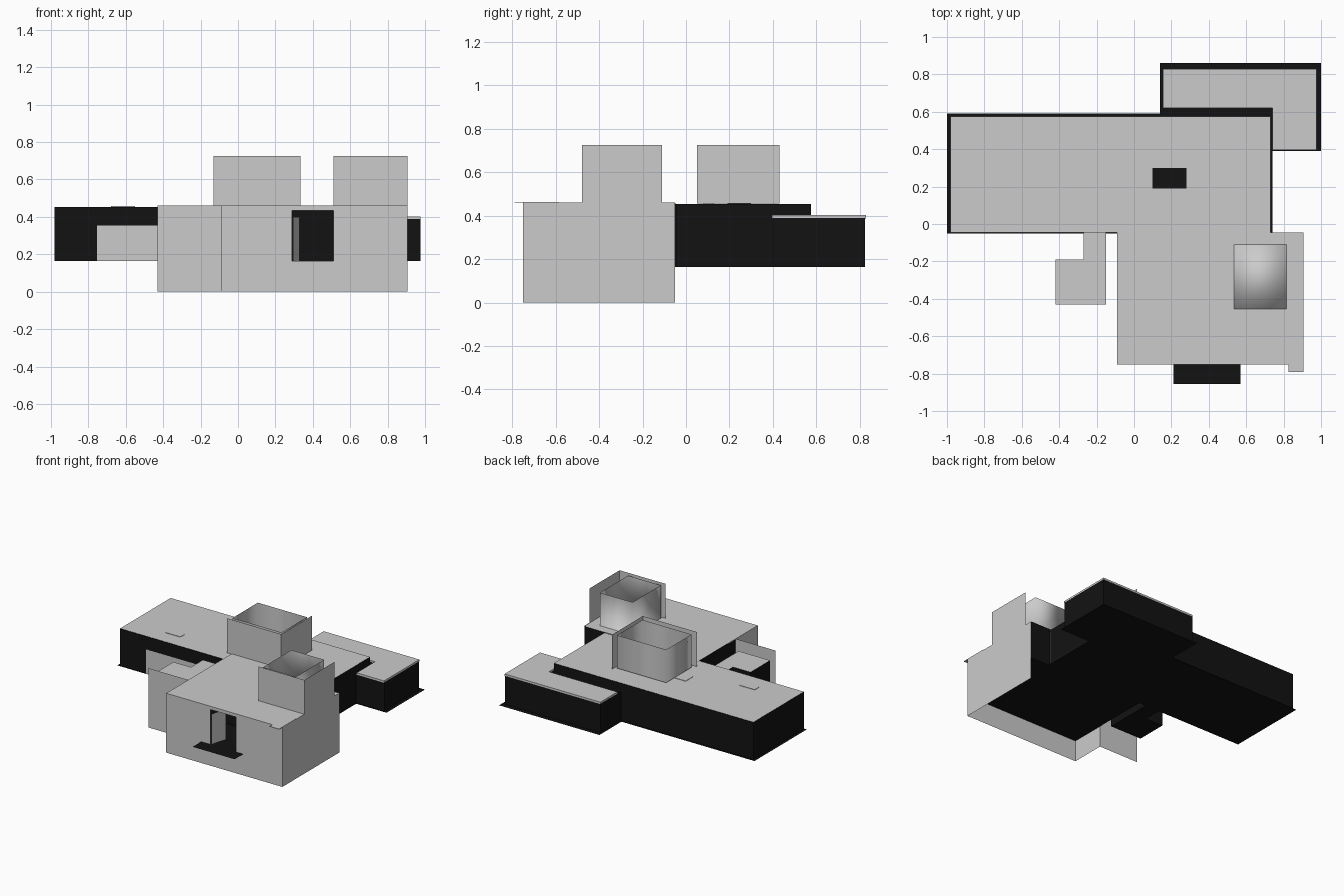
import bpy, bmesh

if "Cube" in bpy.data.objects:
    bpy.data.objects.remove(bpy.data.objects["Cube"])

black = bpy.data.materials.new("black")
black.diffuse_color = (0.006, 0.006, 0.006, 1)
black.use_nodes = True
black.node_tree.nodes["Principled BSDF"].inputs["Base Color"].default_value = black.diffuse_color

FLOOR, ROOF, TOP = 0.165, 0.457, 0.725


def finish(name, bm, mat=None, smooth=False):
    me = bpy.data.meshes.new(name)
    bm.to_mesh(me)
    bm.free()
    ob = bpy.data.objects.new(name, me)
    bpy.context.collection.objects.link(ob)
    if mat:
        me.materials.append(mat)
    for p in me.polygons:
        p.use_smooth = smooth
    return ob


def wall(name, pts, z0, z1, mat=None, closed=False, smooth=False, base=False):
    """Thin upright wall following a plan path."""
    bm = bmesh.new()
    lo = [bm.verts.new((x, y, z0)) for x, y in pts]
    hi = [bm.verts.new((x, y, z1)) for x, y in pts]
    n = len(pts)
    for i in range(n if closed else n - 1):
        j = (i + 1) % n
        bm.faces.new((lo[i], lo[j], hi[j], hi[i]))
    if base:
        bm.faces.new(lo)
    return finish(name, bm, mat, smooth)


def sheet(name, pts, z, mat=None):
    """Flat horizontal sheet from a counter-clockwise plan outline."""
    bm = bmesh.new()
    bm.faces.new([bm.verts.new((x, y, z)) for x, y in pts])
    return finish(name, bm, mat)


def rect(x0, x1, y0, y1):
    return [(x0, y0), (x1, y0), (x1, y1), (x0, y1)]


def slab(name, r, z0, z1, mat=None):
    bm = bmesh.new()
    lo = [bm.verts.new((x, y, z0)) for x, y in r]
    hi = [bm.verts.new((x, y, z1)) for x, y in r]
    bm.faces.new(lo[::-1])
    bm.faces.new(hi)
    for i in range(4):
        j = (i + 1) % 4
        bm.faces.new((lo[i], lo[j], hi[j], hi[i]))
    return finish(name, bm, mat)


# Floors, a little larger than the walls above them
sheet("long_wing_floor", rect(-1, 0.74, -0.05, 0.59), FLOOR, black)
sheet("side_wing_floor", [(0.14, 0.59), (0.74, 0.59), (0.74, 0.39), (1, 0.39), (1, 0.86), (0.14, 0.86)], FLOOR, black)
sheet("front_block_floor", rect(-0.09, 0.90, -0.75, -0.05), FLOOR, black)
sheet("entrance_step", rect(0.21, 0.57, -0.855, -0.75), FLOOR, black)

# Long wing
wall("long_wing_walls", [(0.73, -0.045), (0.73, 0.575), (-0.98, 0.575), (-0.98, -0.045), (-0.09, -0.045)],
     FLOOR, ROOF - 0.004, black)
sheet("long_wing_roof", rect(-0.98, 0.73, -0.045, 0.575), ROOF - 0.003)
wall("front_panel", [(-0.755, -0.05), (-0.27, -0.05)], FLOOR, 0.355)

# Lower side wing
wall("side_wing_walls", [(0.73, 0.40), (0.975, 0.40), (0.975, 0.825), (0.155, 0.825), (0.155, 0.575)],
     FLOOR, 0.39, black)
slab("side_wing_roof_back", rect(0.155, 0.975, 0.62, 0.828), 0.388, 0.403)
slab("side_wing_roof_front", rect(0.74, 0.975, 0.395, 0.62), 0.388, 0.403)

# Small L-shaped annex
annex = [(-0.42, -0.43), (-0.15, -0.43), (-0.15, -0.045), (-0.27, -0.045), (-0.27, -0.19), (-0.42, -0.19)]
wall("annex_walls", annex, FLOOR, 0.40, black, closed=True)
sheet("annex_floor", annex, FLOOR, black)
sheet("annex_roof", annex, 0.40)

# Front block: full-height facade with a doorway, returning along the left
wall("facade_left", [(-0.43, -0.48), (-0.09, -0.48), (-0.09, -0.75), (0.29, -0.75)], 0, ROOF + 0.003)
wall("facade_under_door", [(0.29, -0.75), (0.51, -0.75)], 0, FLOOR)
wall("facade_over_door", [(0.29, -0.75), (0.51, -0.75)], 0.435, ROOF + 0.003)
wall("facade_right", [(0.51, -0.75), (0.905, -0.75), (0.905, -0.05)], 0, ROOF + 0.003)
wall("block_back_wall", [(0.905, -0.05), (0.73, -0.05)], FLOOR, ROOF, black)
wall("block_left_wall", [(-0.09, -0.045), (-0.09, -0.48)], FLOOR, ROOF, black)
sheet("block_roof", [(-0.09, -0.75), (0.905, -0.75), (0.905, -0.48), (0.51, -0.48), (0.51, 0.06), (-0.09, 0.06)],
      ROOF + 0.003)
sheet("block_rear_roof", rect(0.51, 0.905, -0.48, -0.045), ROOF)
slab("roof_corner_strip", rect(0.825, 0.905, -0.79, -0.585), ROOF + 0.003, ROOF + 0.007)

# Entrance interior
wall("hall_back_wall", [(-0.08, -0.40), (0.90, -0.40)], FLOOR, ROOF - 0.01, black)
wall("open_door", [(0.295, -0.745), (0.33, -0.62)], FLOOR, 0.40)

# Roof towers: smooth open box behind an L-shaped screen
for name, r, inner, base in (
        ("rear_tower", (-0.13, 0.335, 0.05, 0.43), (-0.11, 0.31, 0.09, 0.40), False),
        ("front_tower", (0.51, 0.905, -0.48, -0.11), (0.535, 0.815, -0.455, -0.11), True)):
    x0, x1, y0, y1 = r
    wall(name + "_screen", [(x0, y0), (x1, y0), (x1, y1)], ROOF, TOP)
    wall(name + "_box", rect(*inner), ROOF + 0.004, TOP - 0.008, closed=True, smooth=True, base=base)

# Skylights set in the long wing roof
slab("dark_skylight", rect(0.10, 0.28, 0.19, 0.30), ROOF - 0.004, ROOF - 0.001, black)
for i, r in enumerate(((-0.68, -0.55, 0.08, 0.13), (-0.20, -0.05, 0.20, 0.29))):
    slab(f"skylight_{i + 1}", rect(*r), ROOF - 0.004, ROOF)
